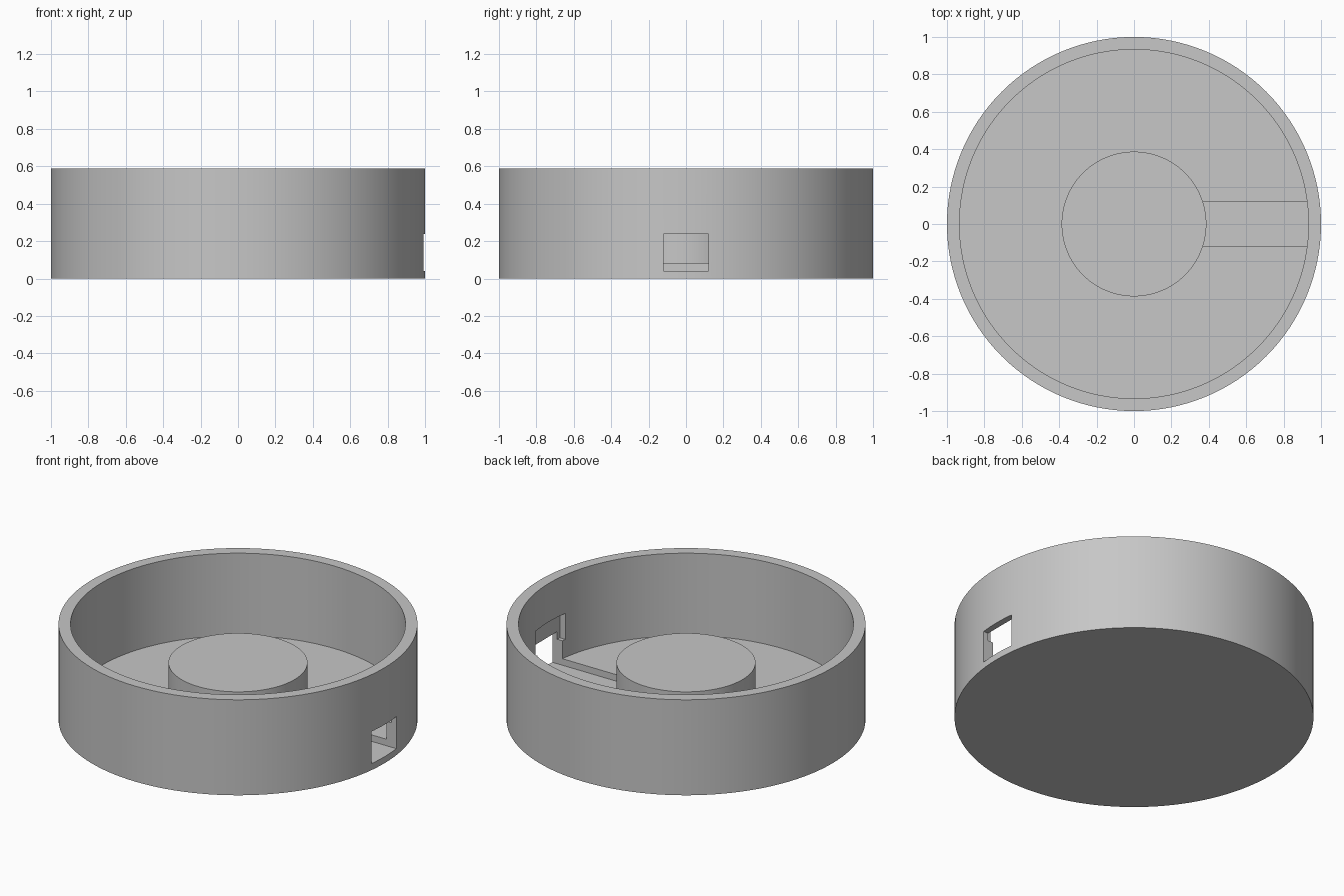
import bpy

if "Cube" in bpy.data.objects:
    bpy.data.objects.remove(bpy.data.objects["Cube"], do_unlink=True)

HEIGHT = 0.587
FLOOR = 0.08

grey = bpy.data.materials.new("plain grey")
grey.use_nodes = True
colour = (0.57, 0.57, 0.57, 1)
grey.diffuse_color = colour
grey.node_tree.nodes["Principled BSDF"].inputs["Base Color"].default_value = colour


def disc(name, radius, z0, z1):
    bpy.ops.mesh.primitive_cylinder_add(
        vertices=128, radius=radius, depth=z1 - z0, location=(0, 0, (z0 + z1) / 2))
    obj = bpy.context.object
    obj.name = name
    obj.data.materials.append(grey)
    return obj


def block(name, x0, x1, half_width, z0, z1):
    bpy.ops.mesh.primitive_cube_add(
        size=1, location=((x0 + x1) / 2, 0, (z0 + z1) / 2))
    obj = bpy.context.object
    obj.name = name
    obj.scale = (x1 - x0, 2 * half_width, z1 - z0)
    obj.data.materials.append(grey)
    return obj


def cut(target, cutter):
    mod = target.modifiers.new(cutter.name, "BOOLEAN")
    mod.operation = "DIFFERENCE"
    mod.solver = "EXACT"
    mod.object = cutter
    bpy.context.view_layer.update()
    bpy.ops.object.select_all(action="DESELECT")
    bpy.context.view_layer.objects.active = target
    target.select_set(True)
    bpy.ops.object.modifier_apply(modifier=mod.name)
    bpy.data.objects.remove(cutter, do_unlink=True)


def smooth(obj):
    bpy.ops.object.select_all(action="DESELECT")
    bpy.context.view_layer.objects.active = obj
    obj.select_set(True)
    bpy.ops.object.shade_smooth_by_angle(angle=0.5)


# Round tray with an open top
tray = disc("round_tray", 1, 0, HEIGHT)
cut(tray, disc("tray_hollow", 0.933, FLOOR, 1))

# Window through the wall, continuing as a shallow channel in the floor
cut(tray, block("window_and_channel", 0.36, 1.2, 0.12, 0.04, 0.237))

# Wider pocket on the inside of the wall, behind the window
cut(tray, block("inner_pocket", 0.6, 0.96, 0.145, 0.19, 0.35))
smooth(tray)

# Raised round pedestal in the middle
pedestal = disc("pedestal", 0.387, FLOOR, 0.35)
smooth(pedestal)
